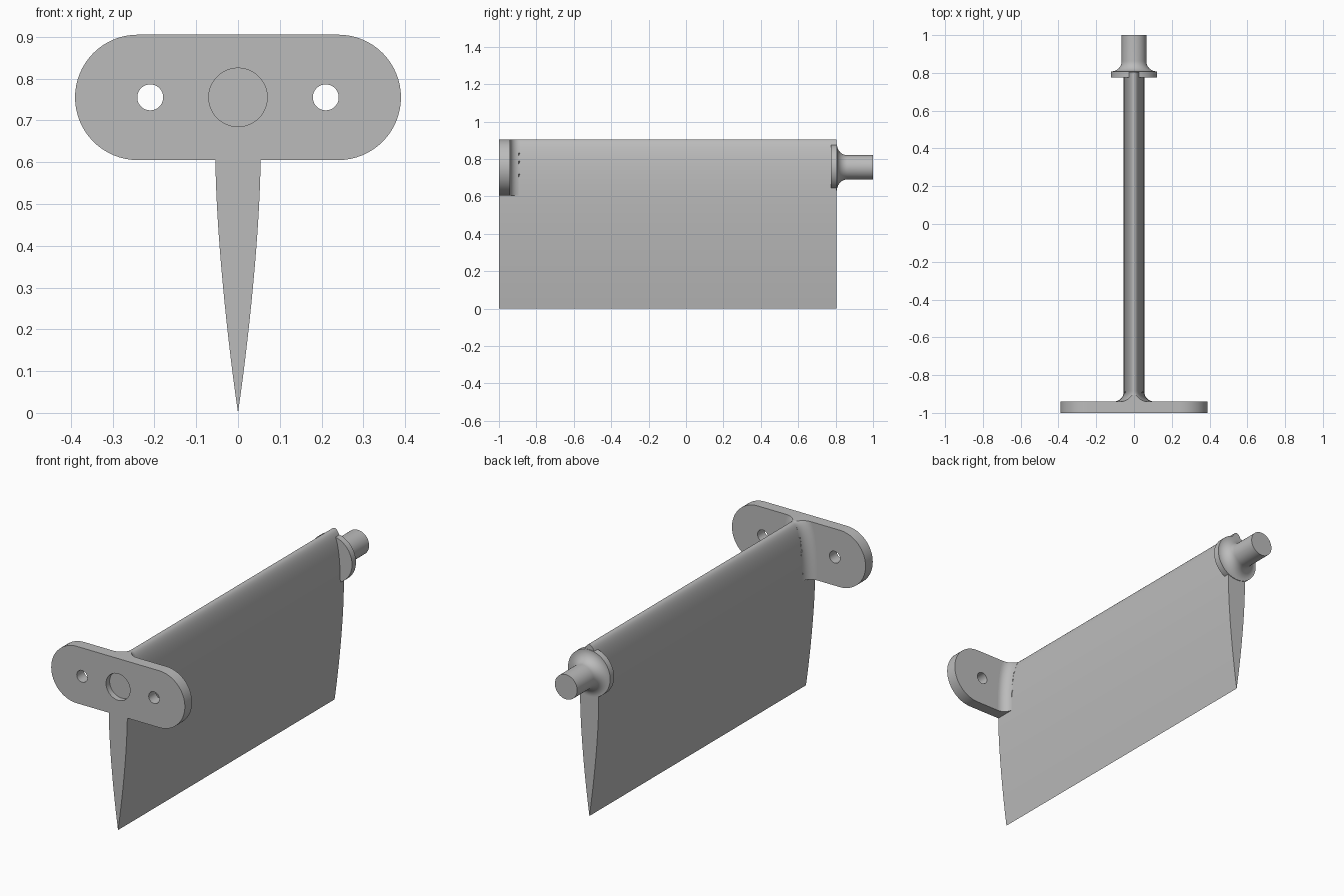
import bpy, bmesh
from math import sin, cos, pi, sqrt

cube = bpy.data.objects.get("Cube")
if cube:
    bpy.data.objects.remove(cube)

CHORD, AXIS_Z = 0.905, 0.755
PLATE_LOW, PLATE_BACK = 0.605, -0.94

metal = bpy.data.materials.new("grey metal")
metal.use_nodes = True
metal.diffuse_color = (0.5, 0.5, 0.5, 1)
metal.node_tree.nodes["Principled BSDF"].inputs["Base Color"].default_value = (0.5, 0.5, 0.5, 1)


def loft(name, rings):
    """Join rings of equal length into a closed solid."""
    bm = bmesh.new()
    loops = [[bm.verts.new(p) for p in ring] for ring in rings]
    n = len(loops[0])
    for a, b in zip(loops, loops[1:]):
        for i in range(n):
            j = (i + 1) % n
            bm.faces.new((a[i], a[j], b[j], b[i]))
    bm.faces.new(loops[0])
    bm.faces.new(loops[-1])
    bmesh.ops.recalc_face_normals(bm, faces=bm.faces)
    mesh = bpy.data.meshes.new(name)
    bm.to_mesh(mesh)
    bm.free()
    ob = bpy.data.objects.new(name, mesh)
    bpy.context.collection.objects.link(ob)
    mesh.materials.append(metal)
    return ob


def circle(x, y, r, n=64):
    return [(x + r * cos(2 * pi * i / n), y, AXIS_Z + r * sin(2 * pi * i / n)) for i in range(n)]


def cut(ob, cutter):
    cutter.hide_render = True
    mod = ob.modifiers.new("cut", 'BOOLEAN')
    mod.operation, mod.solver, mod.object = 'DIFFERENCE', 'EXACT', cutter
    bpy.context.view_layer.objects.active = ob
    bpy.ops.object.modifier_apply(modifier=mod.name)
    bpy.data.objects.remove(cutter)


# Symmetric foil section, blunt nose at the top
def half_width(t):
    return 0.6 * CHORD * (0.2969 * sqrt(t) - 0.126 * t - 0.3516 * t**2 + 0.2843 * t**3 - 0.1036 * t**4)


STEPS = 48
side = [(half_width(t), CHORD * (1 - t)) for t in ((1 - cos(pi * i / STEPS)) / 2 for i in range(STEPS + 1))]
section = side + [(-x, z) for x, z in side[-2:0:-1]]
blade = loft("foil_blade", [[(x, y, z) for x, z in section] for y in (-1, 0.805)])

# Clear the blade where the mounting plate sits
box = [(-0.2, PLATE_LOW), (0.2, PLATE_LOW), (0.2, 1), (-0.2, 1)]
cut(blade, loft("plate_clearance", [[(x, y, z) for x, z in box] for y in (-1.1, -0.95)]))

# Mounting plate with rounded ends, two bolt holes and a round recess
R = 0.15
outline = []
for sx, start in ((1, -pi / 2), (-1, pi / 2)):
    for i in range(33):
        a = start + pi * i / 32
        outline.append((sx * 0.24 + R * cos(a), AXIS_Z + R * sin(a)))
plate = loft("mounting_plate", [[(x, y, z) for x, z in outline] for y in (-1, PLATE_BACK)])
for x, r, end in ((-0.21, 0.031, -0.9), (0.21, 0.031, -0.9), (0, 0.07, -0.97)):
    cut(plate, loft("hole_cutter", [circle(x, -1.1, r), circle(x, end, r)]))


# Concave fillet between plate and blade
def grown_width(z, d):
    fine = [(half_width(t), CHORD * (1 - t)) for t in ((i / 400)**2 for i in range(401))]
    reach = [x + sqrt(d * d - (z - h)**2) for x, h in fine if abs(z - h) <= d]
    return max(reach, default=0.0005)


FILLET = 0.052
rings = []
for k in range(13):
    a = pi / 2 * k / 12
    d = FILLET * (1 - sin(a)) + 0.0005
    y = PLATE_BACK + FILLET * (1 - cos(a))
    heights = [PLATE_LOW + (CHORD - PLATE_LOW) * sin(pi / 2 * i / 24) for i in range(25)]
    right = [(grown_width(z, d), y, z) for z in heights]
    rings.append(right + [(-x, y, z) for x, y, z in reversed(right)])
fillet = loft("blade_fillet", rings)

# Pivot shaft with flange and flared root
profile = [(0.775, 0.123), (0.808, 0.123)]
for i in range(13):
    a = pi / 2 * i / 12
    profile.append((0.808 + 0.055 * (1 - cos(a)), 0.065 + 0.055 * (1 - sin(a))))
profile.append((1, 0.065))
shaft = loft("pivot_shaft", [circle(0, y, r) for y, r in profile])

# Smooth curved surfaces, keep hard edges
bpy.ops.object.select_all(action='DESELECT')
for ob in (blade, plate, fillet, shaft):
    ob.select_set(True)
bpy.context.view_layer.objects.active = blade
bpy.ops.object.shade_smooth_by_angle(angle=pi / 6)
